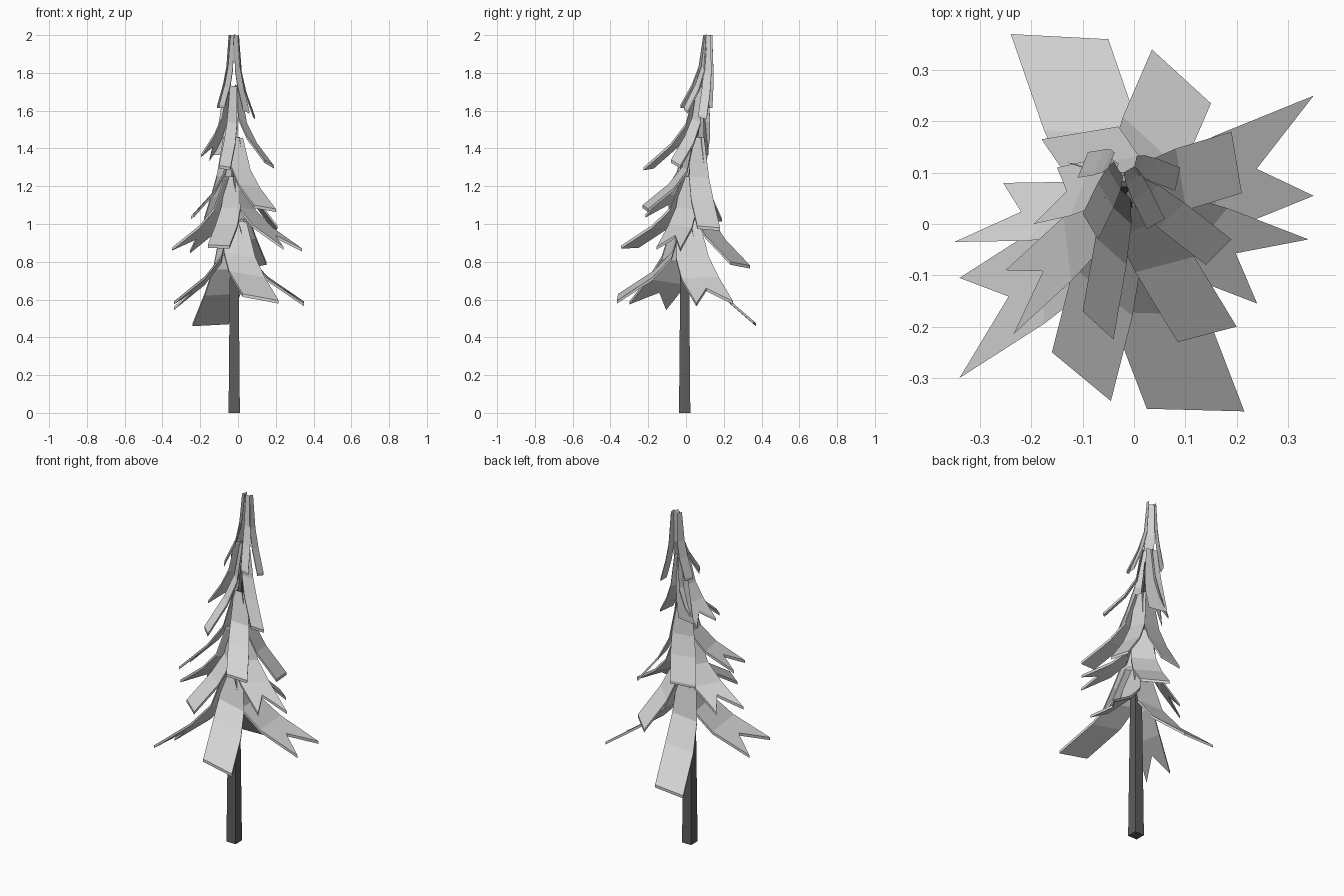
import bpy
import bmesh
from mathutils import Vector

cube = bpy.data.objects.get("Cube")
if cube:
    bpy.data.objects.remove(cube)


def make_material(name, value):
    mat = bpy.data.materials.new(name)
    mat.use_nodes = True
    colour = (value, value, value, 1)
    mat.diffuse_color = colour
    mat.node_tree.nodes["Principled BSDF"].inputs["Base Color"].default_value = colour
    return mat


leaf_grey = make_material("light grey foliage", 0.65)
bark_grey = make_material("dark grey bark", 0.11)


def make_object(name, bm, mat):
    bmesh.ops.recalc_face_normals(bm, faces=bm.faces)
    mesh = bpy.data.meshes.new(name)
    bm.to_mesh(mesh)
    bm.free()
    mesh.materials.append(mat)
    obj = bpy.data.objects.new(name, mesh)
    bpy.context.collection.objects.link(obj)


def axis(z):
    """Centre line of the tree, leaning back toward the top."""
    lean = max(0, z - 0.9) / 1.1
    return Vector((-0.02, -0.007 + 0.135 * lean ** 1.2, z))


# Square trunk, tapering into the crown
bm = bmesh.new()
rings = []
for z, half in ((0, 0.03), (0.9, 0.022), (1.3, 0.015), (1.65, 0.006)):
    centre = axis(z)
    rings.append([bm.verts.new(centre + Vector((sx * half, sy * half, 0)))
                  for sx, sy in ((-1, -1), (1, -1), (1, 1), (-1, 1))])
for low, high in zip(rings, rings[1:]):
    for i in range(4):
        j = (i + 1) % 4
        bm.faces.new((low[i], low[j], high[j], high[i]))
bm.faces.new(rings[0][::-1])
bm.faces.new(rings[-1])
make_object("trunk", bm, bark_grey)

# Reach, drop and width along a drooping bough
PROFILE = ((0, 1, 0.6), (0.16, 0.55, 0.88), (0.45, 0.3, 1), (1, 0, 1))
ROOT_OFFSET = 0.024
THICKNESS = Vector((0, 0, 0.016))


def bough(name, root_z, left, right, notched=False):
    """A bent slab from the trunk out to a square or swallow-tailed tip."""
    a, b = Vector(left), Vector(right)
    tip = (a + b) / 2
    half = (b - a) / 2
    root = axis(root_z)
    outward = tip - root
    outward.z = 0
    root += outward.normalized() * ROOT_OFFSET
    rows = []
    for reach, drop, width in PROFILE:
        centre = root.lerp(tip, reach)
        centre.z = tip.z + (root_z - tip.z) * drop
        rows.append([centre - half * width, centre, centre + half * width])
    if notched:
        rows[-1][1] = rows[-2][1].lerp(tip, 0.42)

    # Upper and lower sheets joined by a rim
    bm = bmesh.new()
    top = [[bm.verts.new(p) for p in row] for row in rows]
    for up, down in zip(top, top[1:]):
        for i in range(2):
            bm.faces.new((up[i], up[i + 1], down[i + 1], down[i]))
    sheet = list(bm.faces)
    rim = [e.verts[:] for e in bm.edges if e.is_boundary]
    under = {v: bm.verts.new(v.co - THICKNESS) for v in list(bm.verts)}
    for p, q in rim:
        bm.faces.new((p, q, under[q], under[p]))
    for f in sheet:
        bm.faces.new([under[v] for v in reversed(f.verts)])
    make_object(name, bm, leaf_grey)


# Tiers of boughs: root height, then the two tip corners and swallow tails
TIERS = {
    "lowest": (1.02, (
        ("back", (-0.24, 0.37, 0.475), (-0.05, 0.36, 0.485)),
        ("left", (0.35, 0.25, 0.59), (0.35, 0.055, 0.58), True),
        ("front", (0.215, -0.365, 0.595), (0.025, -0.36, 0.63)),
        ("right", (-0.34, -0.3, 0.59), (-0.34, -0.105, 0.56), True))),
    "lower": (1.25, (
        ("back", (0.035, 0.34, 0.78), (0.15, 0.235, 0.8)),
        ("left", (0.34, -0.03, 0.87), (0.24, -0.155, 0.88), True),
        ("front", (-0.045, -0.345, 0.885), (-0.16, -0.25, 0.89)),
        ("right", (-0.35, -0.035, 0.875), (-0.255, 0.08, 0.86), True))),
    "middle": (1.46, (
        ("back", (-0.18, 0.165, 1.03), (-0.03, 0.19, 1.03)),
        ("left", (0.19, 0.18, 0.98), (0.21, 0.06, 0.99)),
        ("front", (0.2, -0.2, 1.08), (0.085, -0.23, 1.1)),
        ("right", (-0.235, -0.215, 1.05), (-0.25, -0.09, 1.04), True))),
    "upper": (1.73, (
        ("back", (-0.13, 0.12, 1.38), (-0.02, 0.1, 1.38)),
        ("left", (0.19, -0.03, 1.31), (0.14, -0.08, 1.34)),
        ("front", (-0.04, -0.225, 1.3), (-0.1, -0.17, 1.31)),
        ("right", (-0.195, 0, 1.37), (-0.15, 0.11, 1.35), True))),
    "top": (2, (
        ("left", (0.09, 0.11, 1.57), (0.08, 0.065, 1.58)),
        ("front_left", (0.06, 0.01, 1.6), (0.025, -0.01, 1.62)),
        ("front_right", (-0.07, -0.03, 1.63), (-0.1, 0.02, 1.63)),
        ("right", (-0.11, 0.09, 1.63), (-0.09, 0.14, 1.63)))),
}
for tier, (root_z, boughs) in TIERS.items():
    for side, *shape in boughs:
        bough(f"{tier}_{side}_bough", root_z, *shape)
